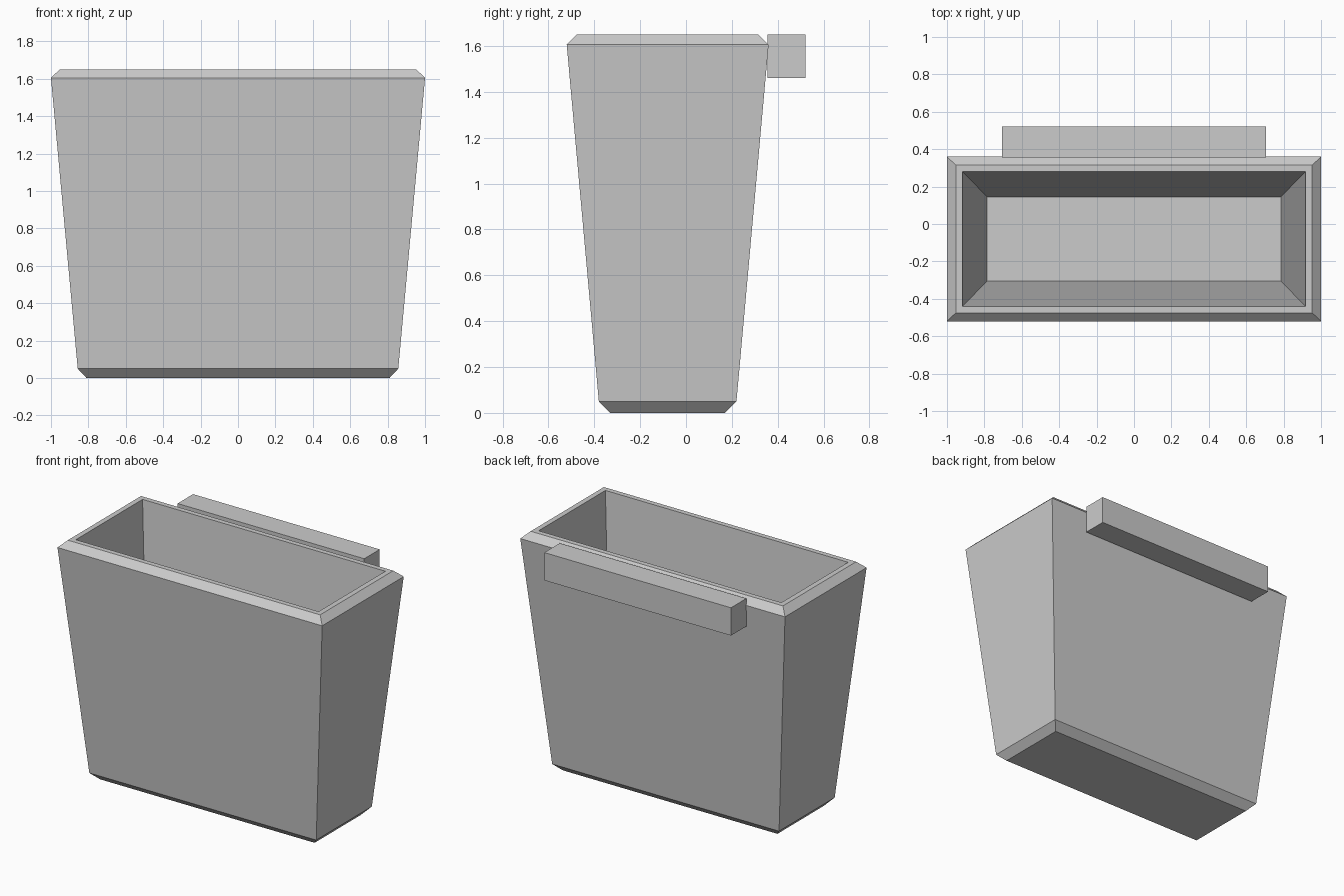
import bpy
import bmesh

cube = bpy.data.objects.get("Cube")
if cube:
    bpy.data.objects.remove(cube, do_unlink=True)

# Single flat colour
grey = bpy.data.materials.new("light_grey")
grey.use_nodes = True
grey.diffuse_color = (0.6, 0.6, 0.6, 1)
grey.node_tree.nodes["Principled BSDF"].inputs["Base Color"].default_value = (0.6, 0.6, 0.6, 1)


def loft_rectangles(name, sections, centre_y):
    """Skin a stack of rectangles (half width, half depth, height), capping both ends."""
    bm = bmesh.new()
    rings = [[bm.verts.new((sx * w, centre_y + sy * d, z))
              for sx, sy in ((-1, -1), (1, -1), (1, 1), (-1, 1))]
             for w, d, z in sections]
    for low, high in zip(rings, rings[1:]):
        for i in range(4):
            j = (i + 1) % 4
            bm.faces.new((low[i], low[j], high[j], high[i]))
    bm.faces.new(rings[0][::-1])
    bm.faces.new(rings[-1])
    bmesh.ops.recalc_face_normals(bm, faces=bm.faces)
    mesh = bpy.data.meshes.new(name)
    bm.to_mesh(mesh)
    bm.free()
    mesh.materials.append(grey)
    obj = bpy.data.objects.new(name, mesh)
    bpy.context.collection.objects.link(obj)
    return obj


# Tapered bin: chamfered base, outer wall, chamfered rim, inner wall, floor
loft_rectangles("bin_body", [
    (0.81, 0.25, 0.0),
    (0.857, 0.30, 0.05),
    (1.0, 0.44, 1.605),
    (0.953, 0.395, 1.65),
    (0.917, 0.36, 1.65),
    (0.785, 0.225, 0.16),
], -0.08)

# Hanging bar along the back of the rim
loft_rectangles("back_bar", [
    (0.705, 0.0835, 1.46),
    (0.705, 0.0835, 1.65),
], 0.4385)
